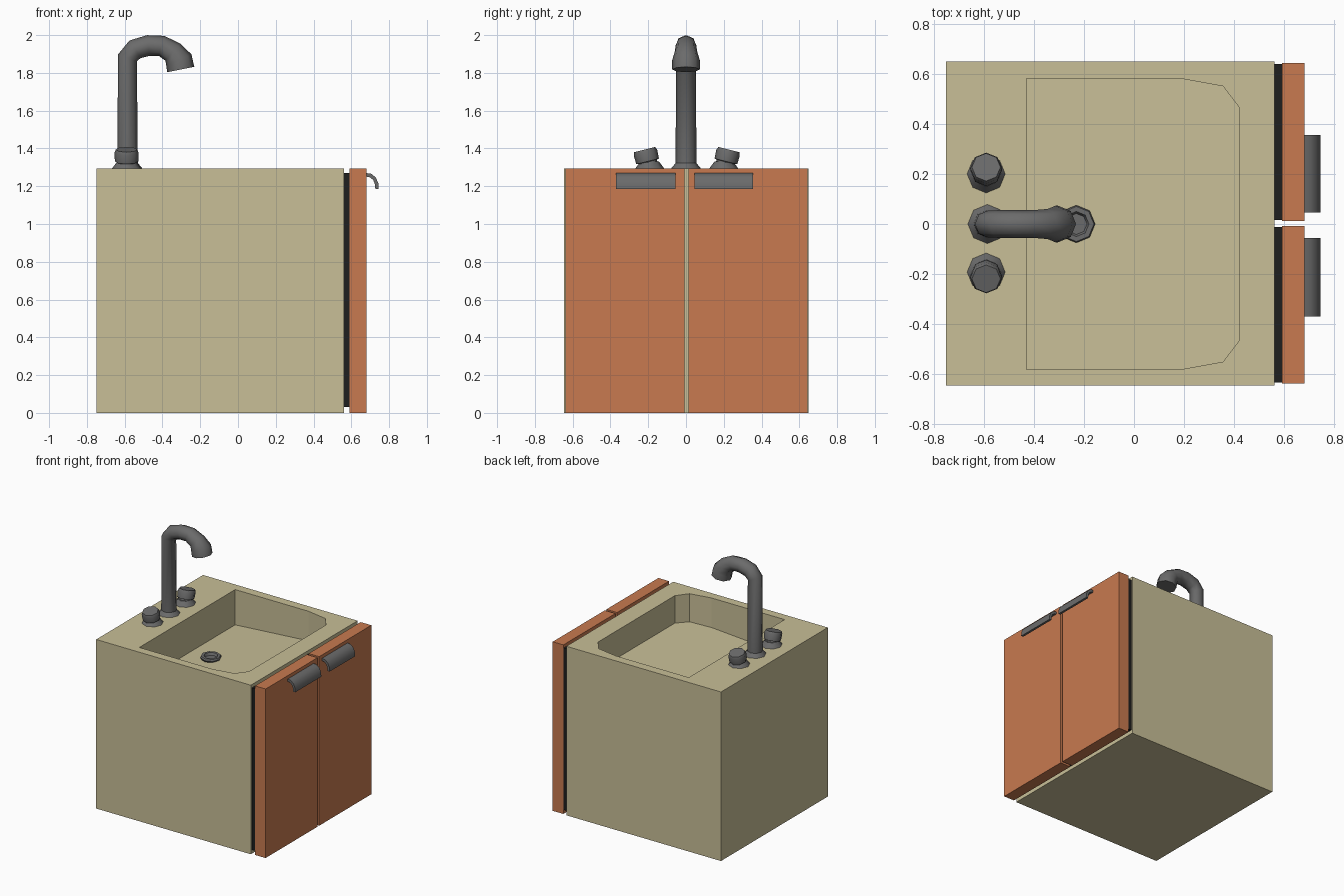
import bpy, bmesh
from math import sin, cos, pi, radians
from mathutils import Vector, Matrix

if "Cube" in bpy.data.objects:
    bpy.data.objects.remove(bpy.data.objects["Cube"], do_unlink=True)


def material(name, rgb):
    mat = bpy.data.materials.new(name)
    mat.use_nodes = True
    mat.diffuse_color = (*rgb, 1)
    mat.node_tree.nodes["Principled BSDF"].inputs["Base Color"].default_value = (*rgb, 1)
    return mat


STONE = material("beige", (0.58, 0.52, 0.31))
WOOD = material("orange", (0.58, 0.195, 0.08))
METAL = material("grey metal", (0.147, 0.147, 0.147))
DARK = material("black", (0.013, 0.013, 0.013))


def finish(bm, name, mat, smooth=False):
    bmesh.ops.recalc_face_normals(bm, faces=bm.faces)
    mesh = bpy.data.meshes.new(name)
    bm.to_mesh(mesh)
    bm.free()
    mesh.materials.append(mat)
    obj = bpy.data.objects.new(name, mesh)
    bpy.context.collection.objects.link(obj)
    bpy.ops.object.select_all(action='DESELECT')
    obj.select_set(True)
    bpy.context.view_layer.objects.active = obj
    if smooth:
        bpy.ops.object.shade_smooth_by_angle(angle=radians(50))
    return obj


def box(name, mat, low, high):
    low, high = Vector(low), Vector(high)
    bm = bmesh.new()
    bmesh.ops.create_cube(bm, size=1)
    bmesh.ops.scale(bm, vec=high - low, verts=bm.verts)
    bmesh.ops.translate(bm, vec=(low + high) / 2, verts=bm.verts)
    return finish(bm, name, mat)


def loft(name, mat, rings, smooth=False):
    """Skin a list of equal point rings and cap both ends."""
    bm = bmesh.new()
    loops = [[bm.verts.new(p) for p in ring] for ring in rings]
    n = len(loops[0])
    for a, b in zip(loops, loops[1:]):
        for i in range(n):
            j = (i + 1) % n
            bm.faces.new((a[i], a[j], b[j], b[i]))
    bm.faces.new(loops[0])
    bm.faces.new(loops[-1])
    return finish(bm, name, mat, smooth)


def circle(centre, radius, turn=Matrix(), sides=8):
    steps = [2 * pi * i / sides for i in range(sides)]
    return [Vector(centre) + turn @ Vector((radius * cos(t), radius * sin(t), 0)) for t in steps]


def lathe(name, profile, base, turn=Matrix()):
    rings = [circle(Vector(base) + turn @ Vector((0, 0, z)), r, turn) for r, z in profile]
    return loft(name, METAL, rings, True)


# Cabinet with a basin whose floor slopes down towards the tap
TOP = 1.295
cabinet = box("cabinet", STONE, (-0.75, -0.645, 0), (0.56, 0.648, TOP))


def floor_z(x):
    return TOP - 0.24 + 0.07 * x


half = [(-0.43, 0.58), (0.19, 0.58), (0.355, 0.55), (0.42, 0.465)]
outline = half + [(x, -y) for x, y in reversed(half)]
cutter = loft("basin_cutter", STONE, [
    [(x, y, floor_z(x)) for x, y in outline],
    [(x, y, TOP + 0.1) for x, y in outline]])
cutter.hide_render = True
cut = cabinet.modifiers.new("basin", 'BOOLEAN')
cut.operation, cut.solver, cut.object = 'DIFFERENCE', 'EXACT', cutter
bpy.context.view_layer.objects.active = cabinet
bpy.ops.object.modifier_apply(modifier=cut.name)
bpy.data.objects.remove(cutter, do_unlink=True)

# Drain ring in the basin floor
lathe("drain", [(0.06, -0.01), (0.075, 0.015), (0.07, 0.027), (0.05, 0.027), (0.042, 0.008)],
      (-0.23, 0, floor_z(-0.23)))

# Doors, dark seals and hooked handles
outer = [(0.675, 1.27), (0.705, 1.266), (0.73, 1.246), (0.743, 1.215), (0.745, 1.185)]
inner = [(0.727, 1.185), (0.725, 1.21), (0.716, 1.232), (0.70, 1.247), (0.675, 1.252)]
for side, y0, y1, h0, h1 in (("left", 0.012, 0.642, 0.045, 0.355),
                             ("right", -0.637, -0.008, -0.37, -0.055)):
    box(side + "_door", WOOD, (0.59, y0, 0), (0.68, y1, TOP))
    box(side + "_door_seal", DARK, (0.56, y0 + 0.004, 0.03), (0.59, y1 - 0.004, 1.27))
    loft(side + "_handle", METAL, [[(x, y, z) for x, z in outer + inner] for y in (h0, h1)], True)

# Tap: flared base and a bent spout with a wider mouth
TAP_X = -0.585
lathe("tap_base", [(0.078, 0), (0.055, 0.028)], (TAP_X, 0, TOP))
path = [(TAP_X, TOP, 0.055), (TAP_X, 1.88, 0.053), (-0.545, 1.925, 0.055), (-0.475, 1.945, 0.055),
        (-0.405, 1.943, 0.055), (-0.345, 1.91, 0.06), (-0.313, 1.868, 0.073), (-0.303, 1.818, 0.073)]
points = [Vector((x, 0, z)) for x, z, r in path]
rings = []
for i, p in enumerate(points):
    before = (p - points[i - 1]).normalized() if i else Vector((0, 0, 1))
    after = (points[i + 1] - p).normalized() if i < len(points) - 1 else before
    d = (before + after).normalized()
    turn = Matrix(((d.z, 0, d.x), (0, 1, 0), (-d.x, 0, d.z)))
    rings.append(circle(p, path[i][2], turn.to_4x4()))
loft("tap_spout", METAL, rings, True)

# Two knobs leaning outwards on flared bases
for side, y, lean in (("left", 0.2, -1), ("right", -0.192, 1)):
    tilt = Matrix.Rotation(lean * radians(14), 4, 'X')
    lathe(side + "_knob_base", [(0.076, 0), (0.05, 0.035)], (-0.59, y, TOP))
    lathe(side + "_knob", [(0.05, 0), (0.05, 0.035), (0.062, 0.038), (0.064, 0.085), (0.057, 0.102)],
          (-0.59, y - lean * 0.002, TOP), tilt)
